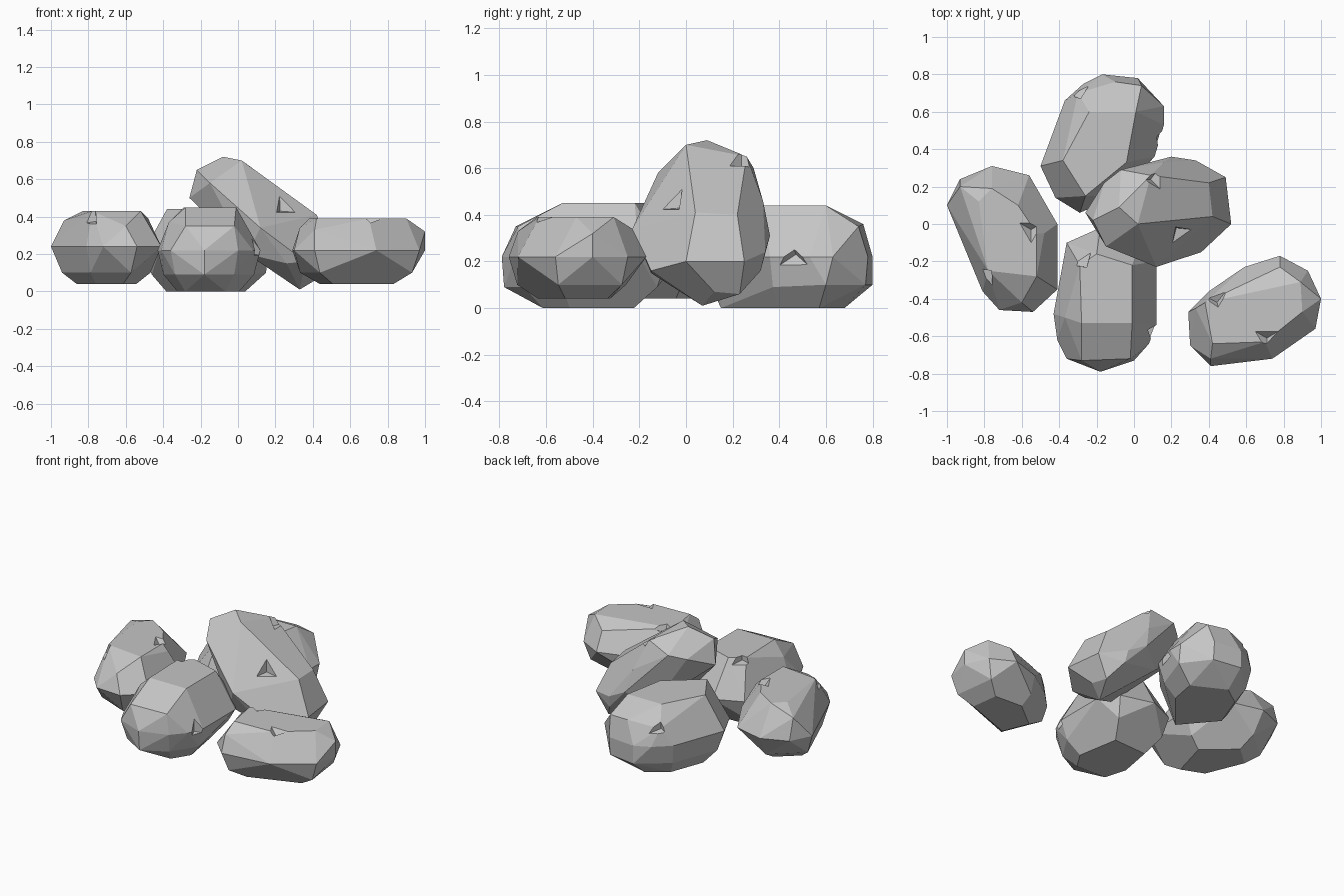
import bpy
import bmesh
from mathutils import Vector
from mathutils.bvhtree import BVHTree

default_cube = bpy.data.objects.get("Cube")
if default_cube:
    bpy.data.objects.remove(default_cube, do_unlink=True)

# One stone colour for the whole pile
stone = bpy.data.materials.new("stone_grey")
stone.use_nodes = True
stone.diffuse_color = (0.56, 0.56, 0.56, 1)
stone.node_tree.nodes["Principled BSDF"].inputs["Base Color"].default_value = stone.diffuse_color


def new_object(name, bm):
    """Turn a bmesh into a flat shaded stone object."""
    mesh = bpy.data.meshes.new(name)
    bm.to_mesh(mesh)
    bm.free()
    mesh.materials.append(stone)
    obj = bpy.data.objects.new(name, mesh)
    bpy.context.collection.objects.link(obj)
    return obj


def chip(rock, tree, spot, size=0.14, depth=0.08):
    """Cut a shallow three-sided chip into the surface nearest to the spot."""
    place, normal, _, _ = tree.find_nearest(Vector(spot) / 100)
    bm = bmesh.new()
    bmesh.ops.create_cone(bm, segments=3, cap_ends=True, radius1=0,
                          radius2=size, depth=depth)
    turn = normal.to_track_quat("Z", "Y").to_matrix().to_4x4()
    bmesh.ops.transform(bm, matrix=turn, verts=bm.verts)
    bmesh.ops.translate(bm, vec=place, verts=bm.verts)
    cutter = new_object("chip_cutter", bm)
    cutter.hide_render = True
    cut = rock.modifiers.new("chip", "BOOLEAN")
    cut.operation, cut.solver, cut.object = "DIFFERENCE", "EXACT", cutter
    bpy.context.view_layer.objects.active = rock
    bpy.ops.object.modifier_apply(modifier=cut.name)
    bpy.data.objects.remove(cutter, do_unlink=True)


def hull_rock(name, points, chips):
    """Wrap points, given in hundredths, in a faceted shell and chip it."""
    bm = bmesh.new()
    for point in points:
        bm.verts.new(Vector(point) / 100)
    result = bmesh.ops.convex_hull(bm, input=bm.verts)
    spare = set(result["geom_interior"] + result["geom_unused"])
    bmesh.ops.delete(bm, geom=[g for g in spare if isinstance(g, bmesh.types.BMVert)],
                     context="VERTS")
    bmesh.ops.dissolve_limit(bm, angle_limit=0.16, verts=bm.verts, edges=bm.edges)
    bmesh.ops.recalc_face_normals(bm, faces=bm.faces)
    tree = BVHTree.FromBMesh(bm)
    rock = new_object(name, bm)
    for spot in chips:
        chip(rock, tree, spot)


def lying_rock(name, rim, cap, shoulders, heights, chips, foot=0.58, skirt=0.88):
    """Build a rock from its widest outline, top face, extra corners and heights."""
    base, low, middle, top = heights
    centre = sum((Vector(p) for p in rim), Vector((0, 0))) / len(rim)
    points = [(x, y, middle) for x, y in rim] + [(x, y, top) for x, y in cap]
    for height, scale in ((low, skirt), (base, foot)):
        for corner in rim[::2]:
            spot = centre.lerp(Vector(corner), scale)
            points.append((spot.x, spot.y, height))
    hull_rock(name, points + shoulders, chips)


# Four rocks lying on the ground
lying_rock("left_side_rock",
           rim=[(29, -47), (30, -65), (41, -76), (74, -72), (97, -56),
                (100, -40), (93, -25), (78, -17), (59, -23), (40, -36)],
           cap=[(38, -42), (42, -64), (70, -63), (90, -47), (89, -31), (72, -34)],
           shoulders=[(100, -40, 32), (78, -23, 34), (33, -45, 34), (41, -72, 33)],
           heights=(4, 10, 22, 39), chips=[(44, -40, 39), (71, -61, 38)])

lying_rock("right_side_rock",
           rim=[(-100, 10), (-93, 24), (-76, 31), (-56, 26), (-41, 0),
                (-41, -35), (-54, -47), (-72, -46), (-81, -36), (-87, -21)],
           cap=[(-83, 12), (-76, 19), (-62, 10), (-52, -5), (-52, -28), (-78, -25)],
           shoulders=[(-93, 20, 38), (-48, -5, 39), (-48, -31, 37), (-60, -42, 35)],
           heights=(4, 10, 24, 43), chips=[(-55, -3, 43), (-80, -28, 40)],
           foot=0.54, skirt=0.8)

lying_rock("front_rock",
           rim=[(-43, -48), (-41, -62), (-36, -72), (-18, -79), (0, -73), (8, -64),
                (12, -54), (12, -20), (4, -8), (-18, -2), (-36, -10), (-42, -35)],
           cap=[(-29, -22), (-28, -53), (-1, -53), (-1, -22), (-20, -16)],
           shoulders=[(-28, -73, 35), (-2, -72, 35), (-18, -78, 9), (-37, -50, 37)],
           heights=(0, 9, 22, 45), chips=[(-28, -19, 45), (11, -58, 22)], foot=0.6)

lying_rock("back_rock",
           rim=[(-50, 31), (-46, 42), (-37, 66), (-27, 75), (-17, 80), (2, 78),
                (16, 63), (16, 53), (11, 36), (-8, 15), (-29, 6), (-42, 14)],
           cap=[(-38, 34), (-24, 60), (1, 60), (-4, 33), (-26, 15)],
           shoulders=[(-10, 76, 36), (4, 74, 35), (-30, 70, 33), (-17, 80, 10),
                      (2, 77, 10), (15, 60, 10), (-20, 15, 0)],
           heights=(0, 9, 22, 44), chips=[(-30, 71, 34), (14, 46, 22)], foot=0.64)

# One rock leaning across the middle of the pile
hull_rock("leaning_rock", [
    # raised end
    (-22, 2, 65), (-26, 6, 50), (-16, 22, 57), (-7, 29, 60), (-15, -12, 58),
    (-8, 9, 72), (2, 0, 70), (9, 26, 65),
    # flanks
    (12, -23, 34), (20, 36, 31), (33, 34, 24), (20, 5, 56), (20, 25, 56),
    (16, 33, 46), (5, 26, 24), (5, -15, 20),
    # lowered end
    (42, 4, 41), (40, 22, 40), (49, 25, 20), (52, 0, 20), (36, -15, 16),
    (33, 7, 1), (43, 12, 7), (41, 23, 6), (34, 32, 16), (26, -15, 15)],
    chips=[(12, 24, 64), (26, -7, 47)])
